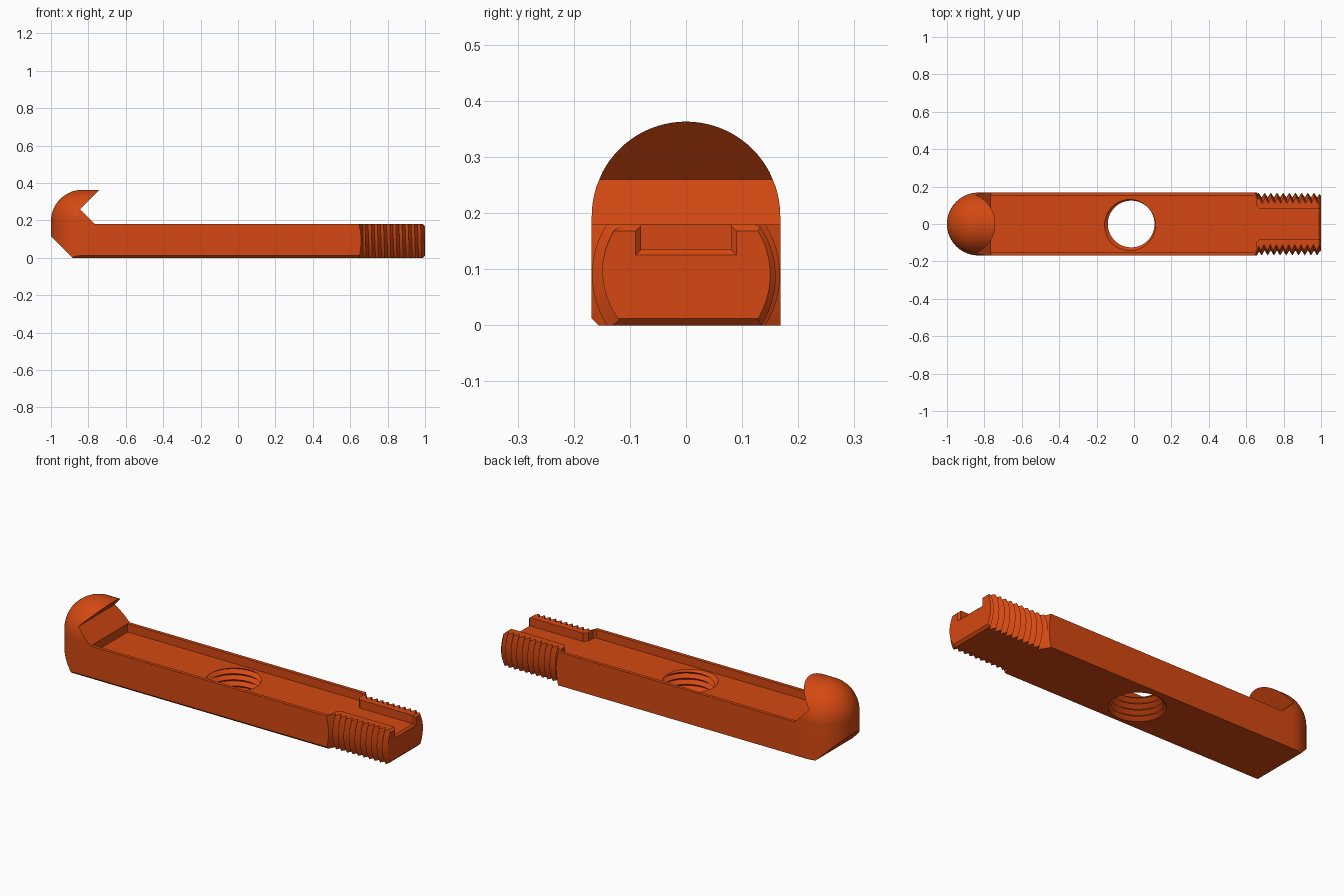
import bpy, bmesh
from math import sin, cos, pi
from mathutils import Vector

if "Cube" in bpy.data.objects:
    bpy.data.objects.remove(bpy.data.objects["Cube"])

R = 0.168            # half width of the bar
TOP = 0.18           # height of the bar
MID = TOP / 2        # height of the threaded axis
HEAD_X, HEAD_Z = R - 1, 0.195
PITCH = 0.033


def finish(bm, name):
    bmesh.ops.recalc_face_normals(bm, faces=bm.faces)
    mesh = bpy.data.meshes.new(name)
    bm.to_mesh(mesh)
    bm.free()
    obj = bpy.data.objects.new(name, mesh)
    obj.hide_render = True
    bpy.context.scene.collection.objects.link(obj)
    return obj


def hull(name, points):
    """Convex solid around a set of points."""
    bm = bmesh.new()
    for p in points:
        bm.verts.new(p)
    bmesh.ops.remove_doubles(bm, verts=bm.verts, dist=1e-5)
    bmesh.ops.convex_hull(bm, input=bm.verts)
    bmesh.ops.delete(bm, geom=[v for v in bm.verts if not v.link_faces], context='VERTS')
    bmesh.ops.dissolve_limit(bm, angle_limit=0.002, verts=bm.verts, edges=bm.edges)
    return finish(bm, name)


def prism(name, points, offset):
    """Flat outline pushed along an offset."""
    bm = bmesh.new()
    face = bm.faces.new([bm.verts.new(p) for p in points])
    out = bmesh.ops.extrude_face_region(bm, geom=[face])
    moved = [g for g in out["geom"] if isinstance(g, bmesh.types.BMVert)]
    bmesh.ops.translate(bm, verts=moved, vec=offset)
    return finish(bm, name)


def ring(x, r, n=96):
    return [(x, r * cos(2 * pi * i / n), MID + r * sin(2 * pi * i / n)) for i in range(n)]


def screw(name, place, start, end, root, crest, n=64):
    """Solid rod with a helical V thread; place maps local to world."""
    bm = bmesh.new()
    rows = 2 * int((end - start) / PITCH + 1)
    cols = []
    for j in range(n):
        a = 2 * pi * j / n
        col = []
        for i in range(rows + (3 if j == 0 else 1)):
            r = crest if i % 2 else root
            t = start + PITCH * (i / 2 + j / n)
            col.append(bm.verts.new(place(r * cos(a), r * sin(a), t)))
        cols.append(col)
    for j in range(n):
        # the last column joins the first, one turn further along
        nxt, s = (cols[j + 1], 0) if j < n - 1 else (cols[0], 2)
        for i in range(rows):
            bm.faces.new((cols[j][i], nxt[i + s], nxt[i + s + 1], cols[j][i + 1]))
    # close both ends with fans
    middle = Vector(place(0, 0, (start + end) / 2))
    axis = Vector(place(0, 0, 1)) - Vector(place(0, 0, 0))
    centres = [bm.verts.new(place(0, 0, t)) for t in (start, start + PITCH * (rows / 2 + 1))]
    for e in [e for e in bm.edges if e.is_boundary]:
        side = (e.verts[0].co - middle).dot(axis) > 0
        bm.faces.new((e.verts[0], e.verts[1], centres[side]))
    return finish(bm, name)


def combine(obj, other, operation):
    mod = obj.modifiers.new(operation.lower(), 'BOOLEAN')
    mod.object, mod.operation, mod.solver = other, operation, 'EXACT'
    bpy.context.view_layer.objects.active = obj
    bpy.ops.object.modifier_apply(modifier=mod.name)
    bpy.data.objects.remove(other)


# Bar and round head: bullet shape trimmed to the hooked side outline
section = [(R, -0.05)] + [(R * cos(pi / 2 * i / 20), HEAD_Z + R * sin(pi / 2 * i / 20))
                          for i in range(21)]
points = [(0.8, s * r, z) for r, z in section for s in (-1, 1)]
for i in range(41):
    a = pi / 2 + pi * i / 40
    points += [(HEAD_X + r * cos(a), r * sin(a), z) for r, z in section]
bar = hull("hook_bar", points)

outline = [(-1.1, 0.215), (-0.885, 0), (0.8, 0), (0.8, TOP), (-0.765, TOP),
           (-0.845, 0.26), (-0.722, 0.383), (-1.1, 0.383)]
combine(bar, prism("side_outline", [(x, -0.4, z) for x, z in outline], (0, 0.8, 0)), 'INTERSECT')

# Sloped shoulder and chamfer along the lower front edge
combine(bar, hull("shoulder_cone", ring(0.672, 0.14) + ring(-1.6, 4.684)), 'INTERSECT')
chamfer = [(-R - 0.01, 0.022), (-R + 0.022, -0.01), (-R - 0.01, -0.01)]
combine(bar, prism("edge_chamfer", [(-1.1, y, z) for y, z in chamfer], (1.9, 0, 0)), 'DIFFERENCE')

# Flattened threaded end with chamfered tip
rod = screw("threaded_end", lambda a, b, t: (t, a, MID + b), 0.55, 1.1, 0.142, 0.1675)
flats = [(x, y, z) for y in (-0.3, 0.3)
         for x, c in ((0.645, 0), (0.988, 0), (1, 0.012)) for z in (c, TOP - c)]
combine(rod, hull("end_flats", flats), 'INTERSECT')
combine(rod, hull("tip_cone", ring(1.05, 0.1) + ring(0.6, 0.55)), 'INTERSECT')
combine(bar, rod, 'UNION')

# Long channel narrowing to a slot, flared at the tip
half = [(-0.764, 0.15), (0.64, 0.15), (0.652, 0.138), (0.652, 0.1), (0.672, 0.08), (1.1, 0.08)]
plan = half + [(x, -y) for x, y in reversed(half)]
combine(bar, prism("channel", [(x, y, 0.135) for x, y in plan], (0, 0, 0.04 + MID / 3)), 'DIFFERENCE')
flare = [(x, s * w, z) for x, w, low in ((0.99, 0.08, 0.135), (1.01, 0.1, 0.115))
         for s in (-1, 1) for z in (low, 0.3)]
combine(bar, hull("slot_flare", flare), 'DIFFERENCE')

# Threaded cross hole
hole = screw("hole_thread", lambda a, b, t: (a - 0.015, b, t), -0.1, 0.3, 0.125, 0.147)
combine(bar, hole, 'DIFFERENCE')

# Single orange colour
orange = bpy.data.materials.new("orange")
orange.use_nodes = True
colour = (0.66, 0.066, 0.006, 1)
orange.diffuse_color = colour
orange.node_tree.nodes["Principled BSDF"].inputs["Base Color"].default_value = colour
bar.data.materials.clear()
bar.data.materials.append(orange)
for p in bar.data.polygons:
    p.material_index = 0

bar.hide_render = False
bpy.ops.object.select_all(action='DESELECT')
bar.select_set(True)
bpy.context.view_layer.objects.active = bar
bpy.ops.object.shade_smooth_by_angle(angle=pi / 6)
